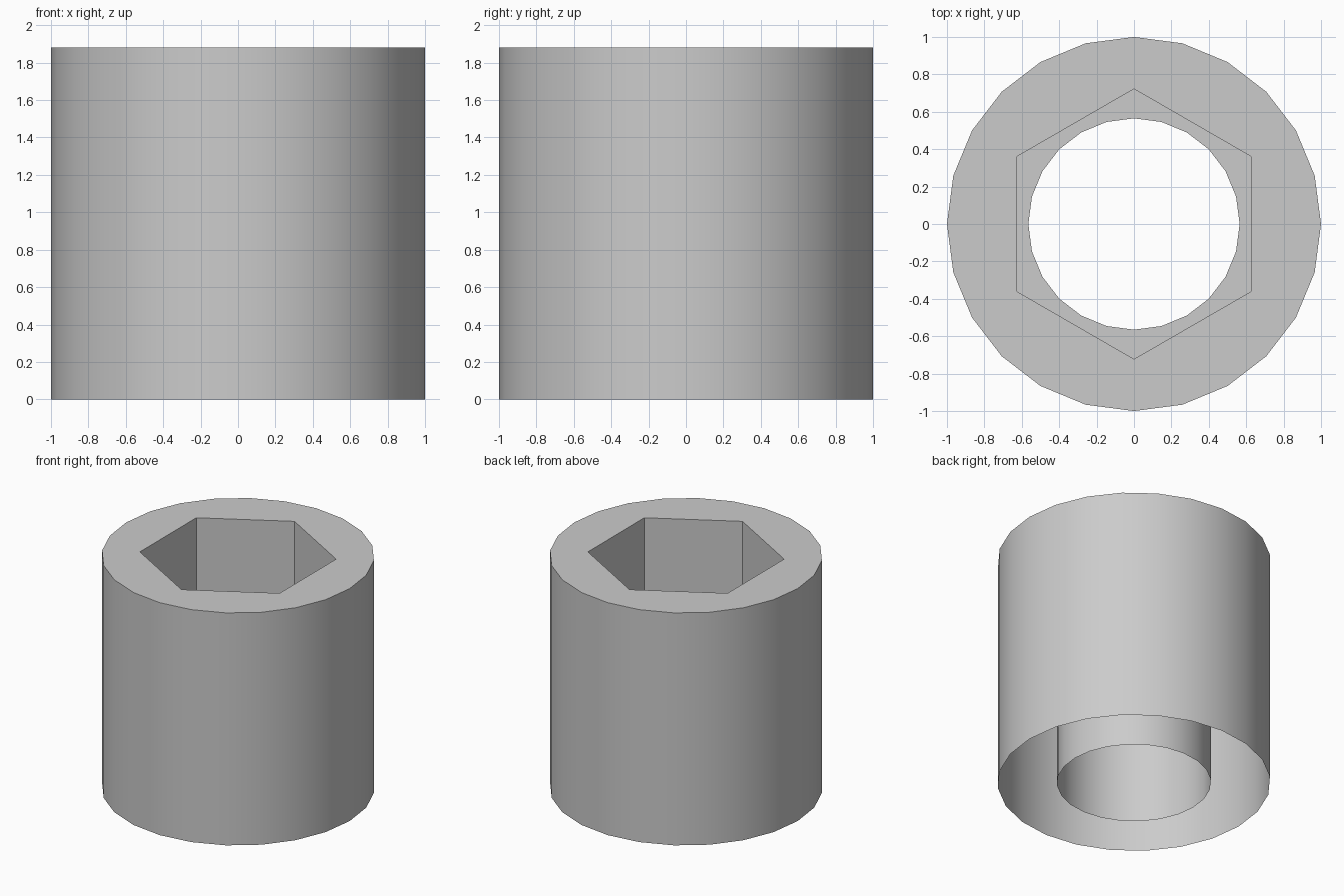
import bpy, bmesh, math
from mathutils import Vector

if "Cube" in bpy.data.objects:
    bpy.data.objects.remove(bpy.data.objects["Cube"], do_unlink=True)

HEIGHT, LEDGE = 1.88, 0.94
OUTER, BORE, HEX = 1.0, 0.565, 0.722

grey = bpy.data.materials.new("light grey")
grey.use_nodes = True
grey.diffuse_color = (0.6, 0.6, 0.6, 1)
grey.node_tree.nodes["Principled BSDF"].inputs["Base Color"].default_value = grey.diffuse_color

bm = bmesh.new()


def ring(radius, z, sides):
    """Closed loop of edges with a corner on the +y axis."""
    verts = []
    for i in range(sides):
        a = math.pi / 2 + math.tau * i / sides
        verts.append(bm.verts.new((radius * math.cos(a), radius * math.sin(a), z)))
    return [bm.edges.new((v, verts[(i + 1) % sides])) for i, v in enumerate(verts)]


def wall(radius, low, high, sides):
    """Vertical wall; returns its lower and upper loops."""
    bottom, top = ring(radius, low, sides), ring(radius, high, sides)
    bmesh.ops.bridge_loops(bm, edges=bottom + top)
    return bottom, top


# Round outside, hexagonal upper socket, round lower bore
outer_bottom, outer_top = wall(OUTER, 0, HEIGHT, 24)
hex_bottom, hex_top = wall(HEX, LEDGE, HEIGHT, 6)
bore_bottom, bore_top = wall(BORE, 0, LEDGE, 24)

# Flat top rim and inner ledge; the underside between the walls stays open
for loops in (outer_top + hex_top, hex_bottom + bore_top):
    bmesh.ops.triangle_fill(bm, edges=loops, use_beauty=True, normal=Vector((0, 0, 1)))
bmesh.ops.recalc_face_normals(bm, faces=bm.faces)

mesh = bpy.data.meshes.new("hex_socket_sleeve")
bm.to_mesh(mesh)
bm.free()
mesh.materials.append(grey)
sleeve = bpy.data.objects.new("hex_socket_sleeve", mesh)
bpy.context.collection.objects.link(sleeve)

# Smooth round walls with crisp rims and hexagon corners
bpy.ops.object.select_all(action="DESELECT")
sleeve.select_set(True)
bpy.context.view_layer.objects.active = sleeve
bpy.ops.object.shade_smooth_by_angle(angle=math.radians(30))
